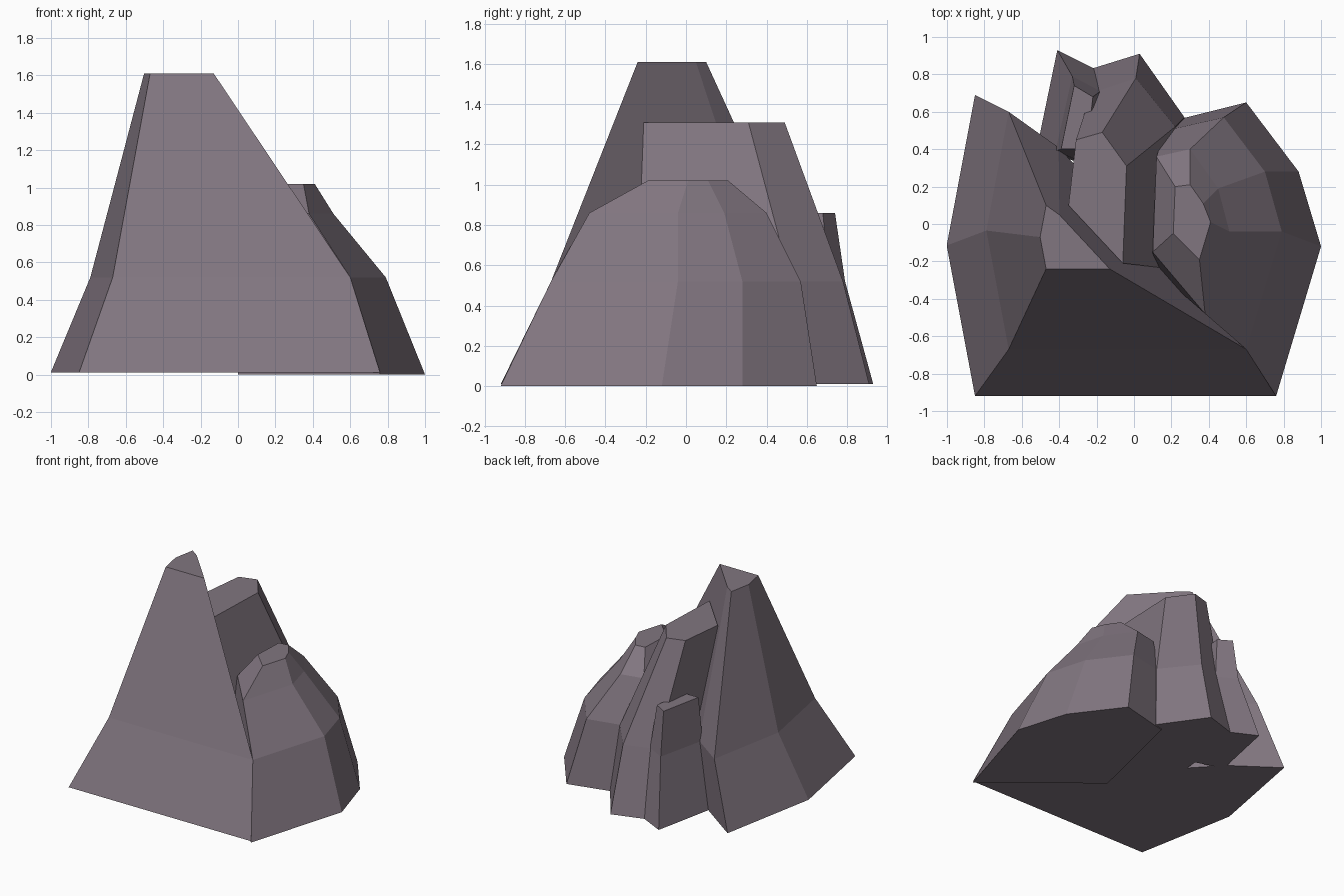
import bpy
import bmesh

# Remove the default object
default_cube = bpy.data.objects.get("Cube")
if default_cube:
    bpy.data.objects.remove(default_cube, do_unlink=True)

# Single stone colour shared by every rock
stone_colour = (0.22, 0.18, 0.215, 1)
stone = bpy.data.materials.new("grey_mauve_stone")
stone.use_nodes = True
stone.diffuse_color = stone_colour
shader = stone.node_tree.nodes["Principled BSDF"]
shader.inputs["Base Color"].default_value = stone_colour
shader.inputs["Roughness"].default_value = 0.9


def build_rock(name, heights, rings):
    """Loft one flat-shaded rock through outlines listed from base to top."""
    bm = bmesh.new()
    layers = []
    for height, ring in zip(heights, rings):
        layers.append([bm.verts.new((x, y, height)) for x, y in ring])
    for lower, upper in zip(layers, layers[1:]):
        count = len(lower)
        for i in range(count):
            j = (i + 1) % count
            bm.faces.new((lower[i], lower[j], upper[j], upper[i]))
    bm.faces.new(list(reversed(layers[0])))
    bm.faces.new(layers[-1])
    bmesh.ops.recalc_face_normals(bm, faces=bm.faces[:])

    mesh = bpy.data.meshes.new(name)
    bm.to_mesh(mesh)
    bm.free()
    mesh.materials.append(stone)
    rock = bpy.data.objects.new(name, mesh)
    bpy.context.collection.objects.link(rock)
    return rock


def scaled_outline(outline, corner, size):
    """Place a unit outline by its front corner and its width."""
    return [(corner[0] + size * x, corner[1] + size * y) for x, y in outline]


# Tall front peak: one outline shrinking towards the summit
peak_outline = [(0, 0), (1, 0), (.21, .85), (0, 1), (-.094, .5)]
peak_steps = [((-.85, -.92), 1.61), ((-.67, -.67), 1.27), ((-.47, -.24), .34)]
build_rock(
    "main_peak",
    [.01, .52, 1.61],
    [scaled_outline(peak_outline, corner, size) for corner, size in peak_steps],
)

# Second peak rising behind the main one
build_rock(
    "middle_peak",
    [.01, .52, 1.31],
    [
        [(.25, -.25), (.27, .57), (.03, .91), (-.26, .82), (-.34, -.1)],
        [(.2, -.24), (.22, .52), (.01, .78), (-.23, .7), (-.32, 0)],
        [(-.06, -.21), (-.04, .31), (-.17, .49), (-.31, .45), (-.35, .1)],
    ],
)

# Narrow slab leaning against the back
build_rock(
    "back_slab",
    [.01, .52, .86],
    [
        [(-.41, .93), (-.52, .4), (-.2, .3), (-.17, .81)],
        [(-.33, .79), (-.42, .39), (-.2, .3), (-.18, .71)],
        [(-.32, .74), (-.39, .4), (-.25, .4), (-.22, .68)],
    ],
)

# Rounded boulder on the left side
build_rock(
    "side_boulder",
    [0, .52, .86, 1.02],
    [
        [(.76, -.92), (1, -.12), (.88, .28), (.6, .65), (.2, .55), (0, -.3)],
        [(.6, -.67), (.79, -.04), (.7, .28), (.48, .57), (.17, .5), (.06, -.2)],
        [(.38, -.48), (.51, -.04), (.45, .19), (.3, .4), (.12, .36), (.1, -.15)],
        [(.35, -.19), (.41, .01), (.37, .11), (.3, .21), (.22, .2), (.21, -.05)],
    ],
)
